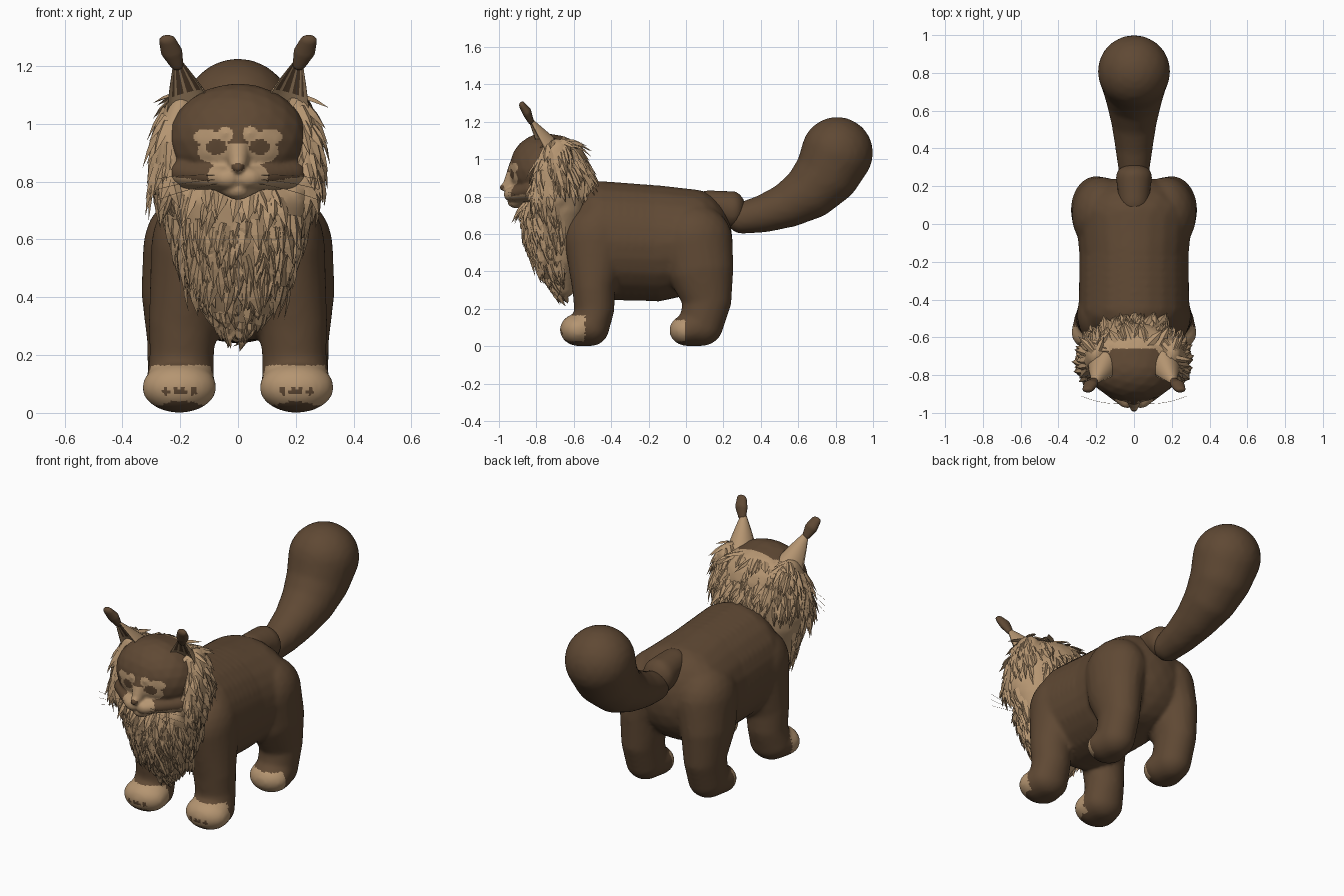
import bpy, bmesh, math, random
from mathutils import Vector, Matrix

if "Cube" in bpy.data.objects:
    bpy.data.objects.remove(bpy.data.objects["Cube"])

random.seed(4)

def material(name, col):
    m = bpy.data.materials.new(name)
    m.diffuse_color = (*col, 1)
    m.use_nodes = True
    m.node_tree.nodes["Principled BSDF"].inputs["Base Color"].default_value = m.diffuse_color
    return m

BROWN = material("brown fur", (0.115, 0.066, 0.034))
TAN = material("tan fur", (0.46, 0.30, 0.165))

def add_object(name, mesh, mats=(BROWN, TAN)):
    ob = bpy.data.objects.new(name, mesh)
    bpy.context.collection.objects.link(ob)
    for m in mats:
        mesh.materials.append(m)
    return ob

def blob(name, chains, voxel, rule=None, steps=7, smooth=5, mirror=()):
    """Blend chains of ellipsoids (x, y, z, rx, ry, rz) into one smooth skin."""
    chains = list(chains)
    for c in mirror:
        chains += [c, [(-k[0], *k[1:]) for k in c]]
    bm = bmesh.new()
    for c in chains:
        keys = []
        for a, b in zip(c, c[1:]):
            keys += [[p + (q - p) * i / steps for p, q in zip(a, b)] for i in range(steps)]
        for k in keys + [c[-1]]:
            mat = Matrix.Translation(k[:3]) @ Matrix.Diagonal((*k[3:], 1))
            bmesh.ops.create_icosphere(bm, subdivisions=3, radius=1, matrix=mat)
    raw = bpy.data.meshes.new(name + "_raw")
    bm.to_mesh(raw)
    bm.free()
    tmp = add_object(name + "_raw", raw)
    r = tmp.modifiers.new("skin", 'REMESH')
    r.mode, r.voxel_size = 'VOXEL', voxel
    s = tmp.modifiers.new("relax", 'SMOOTH')
    s.factor, s.iterations = 0.5, smooth
    ev = tmp.evaluated_get(bpy.context.evaluated_depsgraph_get())
    mesh = bpy.data.meshes.new_from_object(ev)
    bpy.data.objects.remove(tmp)
    mesh.materials.clear()
    ob = add_object(name, mesh)
    for p in mesh.polygons:
        p.use_smooth = True
        p.material_index = int(rule(p.center, p.normal)) if rule else 0
    return ob

def inside(x, z, cx, cz, rx, rz):
    return ((x - cx) / rx) ** 2 + ((z - cz) / rz) ** 2 < 1

# Body with four legs; tan toes with brown pad spots
def body_rule(c, n):
    x = abs(c.x)
    if not 0.025 < c.z < 0.165 or n.z < -0.8:
        return False
    if c.y < -0.54:
        spot = any(inside(x, c.z, sx, 0.075, 0.012, 0.014) for sx in (0.155, 0.19, 0.215, 0.25))
        return not (spot or inside(x, c.z, 0.2, 0.02, 0.07, 0.02))
    return -0.2 < c.y < -0.005 and c.z < 0.14

blob("body", [[(0, -0.45, 0.565, 0.295, 0.21, 0.32), (0, -0.15, 0.55, 0.292, 0.2, 0.312),
               (0, 0.04, 0.56, 0.31, 0.21, 0.28)]], 0.012, body_rule, smooth=8, mirror=[
    # front leg
    [(0.17, -0.48, 0.56, 0.132, 0.17, 0.2), (0.19, -0.495, 0.32, 0.12, 0.115, 0.14),
     (0.195, -0.49, 0.2, 0.112, 0.108, 0.1), (0.2, -0.51, 0.1, 0.118, 0.1, 0.1),
     (0.203, -0.575, 0.088, 0.13, 0.1, 0.088)],
    # hind leg
    [(0.17, 0.05, 0.56, 0.16, 0.2, 0.2), (0.2, 0.075, 0.42, 0.135, 0.18, 0.17),
     (0.205, 0.115, 0.25, 0.11, 0.13, 0.13), (0.205, 0.08, 0.11, 0.108, 0.12, 0.11),
     (0.205, 0.01, 0.085, 0.118, 0.1, 0.085)]])

# Tail root and bushy tail
blob("tail_root", [[(0, 0.12, 0.765, 0.08, 0.08, 0.07), (0, 0.25, 0.73, 0.098, 0.07, 0.1)]], 0.014)
tail = [(0.3, 0.685, 0.085), (0.42, 0.71, 0.102), (0.55, 0.757, 0.122), (0.67, 0.83, 0.15),
        (0.76, 0.93, 0.175), (0.808, 1.034, 0.193)]
blob("tail", [[(0, y, z, r, r, r) for y, z, r in tail]], 0.016)

# Head with painted mask: tan muzzle, eye patches and back of skull
def head_rule(c, n):
    x, y, z = abs(c.x), c.y, c.z
    if inside(x, z, 0, 0.85, 0.024, 0.013) and y < -0.97:
        return False
    if y > -0.66 or x > 0.255 or (y > -0.8 and x > 0.13 + (-0.68 - y)):
        return True
    if y > -0.78:
        return z < 0.8
    if inside(x, z, 0.075, 0.92, 0.036, 0.026):
        return False
    return (inside(x, z, 0, 0.82, 0.105, 0.06) or inside(x, z, 0.08, 0.905, 0.06, 0.042)
            or inside(x, z, 0.042, 0.965, 0.026, 0.026) or inside(x, z, 0.11, 0.955, 0.045, 0.025)
            or (x < 0.035 and 0.8 < z < 0.93) or z < 0.785 + 0.15 * x)

blob("head", [[(0, -0.70, 0.94, 0.25, 0.18, 0.19), (0, -0.76, 0.945, 0.24, 0.185, 0.195)],
              [(0, -0.9, 0.95, 0.05, 0.05, 0.06), (0, -0.935, 0.865, 0.035, 0.045, 0.03),
               (0, -0.975, 0.848, 0.02, 0.022, 0.018)],
              [(0, -0.86, 0.80, 0.1, 0.07, 0.05), (0, -0.905, 0.772, 0.05, 0.05, 0.035)]],
     0.008, head_rule, smooth=4, mirror=[
    [(0.15, -0.80, 0.83, 0.09, 0.08, 0.06), (0.035, -0.925, 0.812, 0.055, 0.05, 0.04)],
    [(0.04, -0.91, 0.965, 0.03, 0.035, 0.025), (0.12, -0.87, 0.965, 0.03, 0.035, 0.02)]])

# Ruff core under the fur locks
ruff = blob("ruff", [[(0, -0.66, 1.04, 0.21, 0.08, 0.07), (0, -0.645, 0.9, 0.265, 0.14, 0.1),
                      (0, -0.695, 0.73, 0.27, 0.19, 0.1), (0, -0.70, 0.6, 0.225, 0.165, 0.1),
                      (0, -0.68, 0.47, 0.185, 0.135, 0.1), (0, -0.655, 0.335, 0.085, 0.07, 0.08)]],
            0.014, lambda c, n: True, mirror=[
    [(0.2, -0.69, 1.04, 0.055, 0.08, 0.07), (0.235, -0.715, 0.93, 0.055, 0.1, 0.09),
     (0.23, -0.73, 0.8, 0.065, 0.11, 0.09)]])

# Fur locks: flat tapered spikes lying down the ruff
def add_lock(bm, root, along, normal, length, width):
    side = along.cross(normal).normalized() * width
    lift = normal * 0.006
    ring = [root + side - lift, root + lift, root - side - lift]
    mid = [p * 0.85 + root * 0.15 + along * length * 0.5 + lift * 0.6 for p in ring]
    a = [bm.verts.new(p) for p in ring]
    b = [bm.verts.new(p) for p in mid]
    tip = bm.verts.new(root + along * length)
    for i in range(3):
        j = (i + 1) % 3
        bm.faces.new((a[i], b[i], b[j], a[j]))
        bm.faces.new((b[i], tip, b[j]))

bm = bmesh.new()
faces = [p for p in ruff.data.polygons
         if not (p.normal.y > 0.2 and p.center.z < 0.85)
         and not (p.center.y < -0.74 and p.center.z > 0.78 and abs(p.center.x) < 0.22)]
for p in random.sample(faces, min(560, len(faces))):
    n = p.normal.copy()
    flow = Vector((random.uniform(-0.3, 0.3), 0.15, -1))
    flow -= n * flow.dot(n)
    if flow.length < 0.3:
        continue
    along = (flow.normalized() + n * random.uniform(0.0, 0.2)).normalized()
    length = random.uniform(0.07, 0.14) * (0.6 if p.center.z < 0.42 else 1)
    add_lock(bm, p.center + n * 0.002, along, n, length, random.uniform(0.012, 0.026))
bmesh.ops.recalc_face_normals(bm, faces=bm.faces)
mesh = bpy.data.meshes.new("ruff_locks")
bm.to_mesh(mesh)
bm.free()
add_object("ruff_locks", mesh, (TAN,))

# Ears: tapered cups, tan outside, brown lining, brown tip tuft
def ear(label, s):
    bm = bmesh.new()
    base, tip = Vector((0.165, -0.76, 1.03)), Vector((0.212, -0.845, 1.225))
    side, back = Vector((0.95, 0.3, -0.25)), Vector((-0.2, 0.9, 0.25))
    N, rows = 32, 12
    rings = []
    for r in range(rows):
        v = r / (rows - 1)
        w = 0.01 + 0.075 * (1 - v ** 1.2)
        d = 0.01 + 0.12 * (1 - v)
        ring = []
        for i in range(N):
            t = 2 * math.pi * i / N
            depth = d * math.sin(t) * (1 if t <= math.pi else -0.35)
            p = base.lerp(tip, v) + side * w * math.cos(t) + back * depth
            ring.append(bm.verts.new((p.x * s, p.y, p.z)))
        rings.append(ring)
    for r in range(rows - 1):
        for i in range(N):
            j = (i + 1) % N
            f = bm.faces.new((rings[r][i], rings[r][j], rings[r + 1][j], rings[r + 1][i]))
            f.smooth = True
            lining = abs(i + 0.5 - 0.75 * N) < 5 and 3 < r < 10
            f.material_index = 0 if lining and i % 3 else 1
    bm.faces.new(rings[0])
    bm.faces.new(rings[-1])
    bmesh.ops.recalc_face_normals(bm, faces=bm.faces)
    mesh = bpy.data.meshes.new(label + "_ear")
    bm.to_mesh(mesh)
    bm.free()
    add_object(label + "_ear", mesh)
    blob(label + "_ear_tuft", [[(s * 0.212, -0.83, 1.205, 0.024, 0.016, 0.02),
                                (s * 0.23, -0.85, 1.25, 0.038, 0.024, 0.03),
                                (s * 0.244, -0.875, 1.288, 0.03, 0.018, 0.021)]], 0.006, smooth=2)

for label, s in (("left", -1), ("right", 1)):
    ear(label, s)
    # Whiskers
    cu = bpy.data.curves.new(label + "_whiskers", 'CURVE')
    cu.dimensions, cu.bevel_depth, cu.bevel_resolution = '3D', 0.0008, 0
    for k in range(3):
        sp = cu.splines.new('POLY')
        sp.points.add(6)
        for i, pt in enumerate(sp.points):
            t = i / 6
            pt.co = (s * (0.05 + 0.23 * t), -0.95 + 0.06 * t * t - 0.02 * t,
                     0.82 - 0.012 * k + t * (0.02 - 0.025 * k) - 0.03 * t * t, 1)
    cu.materials.append(TAN)
    bpy.context.collection.objects.link(bpy.data.objects.new(label + "_whiskers", cu))
